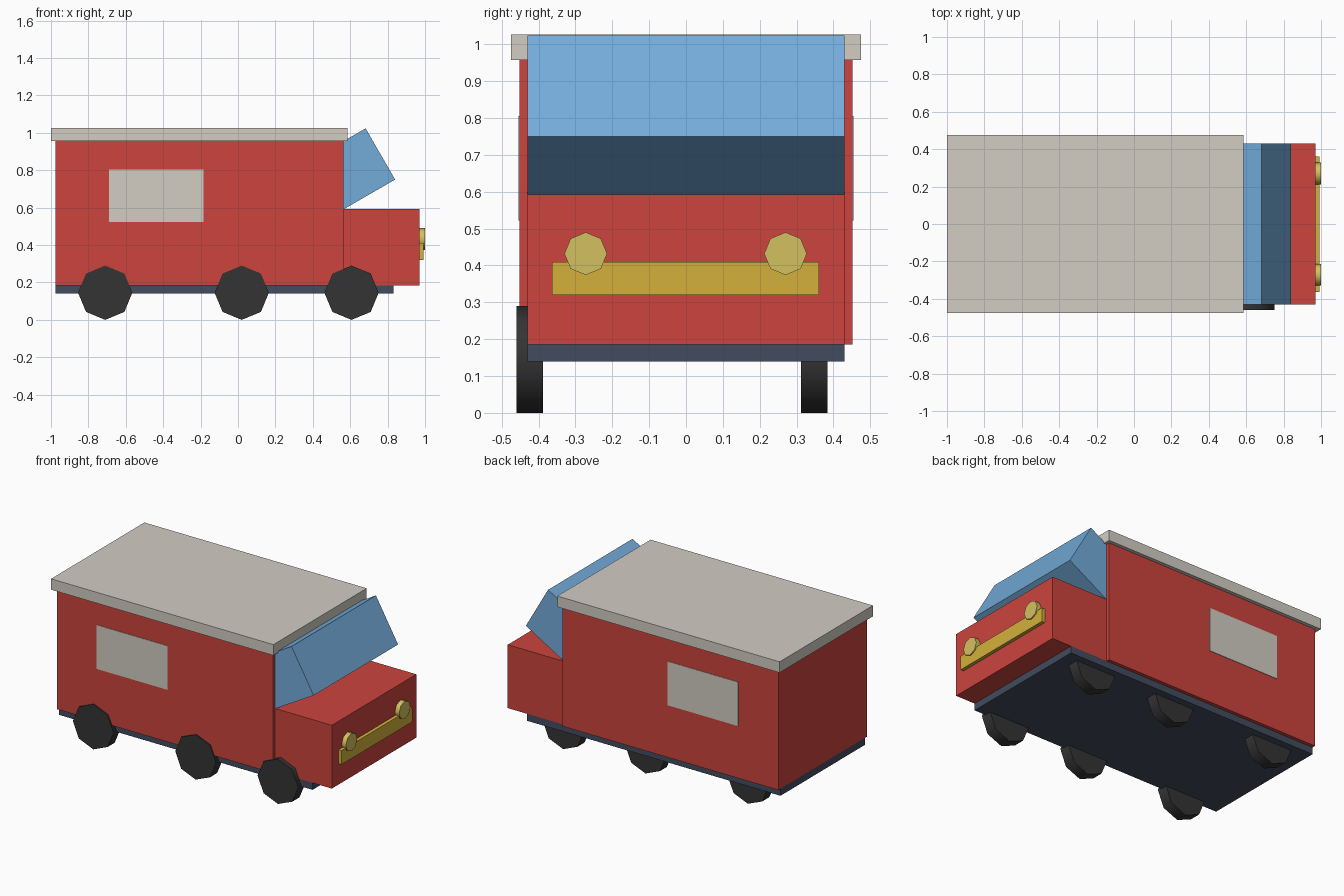
import bpy
from math import radians

if "Cube" in bpy.data.objects:
    bpy.data.objects.remove(bpy.data.objects["Cube"], do_unlink=True)


def linear(c):
    return c / 12.92 if c <= 0.04045 else ((c + 0.055) / 1.055) ** 2.4


def material(name, r, g, b):
    colour = [linear(v / 255) for v in (r, g, b)] + [1]
    m = bpy.data.materials.new(name)
    m.use_nodes = True
    m.diffuse_color = colour
    m.node_tree.nodes["Principled BSDF"].inputs["Base Color"].default_value = colour
    return m


red = material("red paint", 204, 68, 61)
beige = material("warm grey", 210, 205, 196)
blue = material("blue glass", 115, 172, 218)
navy = material("dark slate", 66, 76, 94)
black = material("tyre black", 52, 52, 52)
gold = material("gold trim", 211, 176, 60)
pale_gold = material("pale gold", 212, 192, 95)


def finish(name, mat):
    ob = bpy.context.object
    ob.name = ob.data.name = name
    ob.data.materials.append(mat)
    return ob


def box(name, mat, x, y, z, tilt=0):
    """Box from (low, high) ranges, tilted about its own centre."""
    ranges = (x, y, z)
    bpy.ops.mesh.primitive_cube_add(size=1, location=[(a + b) / 2 for a, b in ranges])
    ob = finish(name, mat)
    ob.scale = [b - a for a, b in ranges]
    bpy.ops.object.transform_apply(location=False, rotation=False, scale=True)
    ob.rotation_euler.y = tilt
    return ob


def disc(name, mat, radius, depth, location, rotation):
    """Eight-sided disc with a vertex at the top, soft rim and sharp caps."""
    bpy.ops.mesh.primitive_cylinder_add(vertices=8, radius=radius, depth=depth,
                                        location=location, rotation=rotation)
    bpy.ops.object.shade_smooth_by_angle(angle=radians(60))
    return finish(name, mat)


# Van body, hood, roof and chassis
box("body", red, (-0.975, 0.565), (-0.452, 0.452), (0.185, 0.957))
box("hood", red, (0.56, 0.97), (-0.43, 0.43), (0.185, 0.593))
box("roof", beige, (-1.0, 0.585), (-0.475, 0.475), (0.957, 1.027))
box("chassis", navy, (-0.975, 0.832), (-0.43, 0.43), (0.14, 0.186))

# Tilted windscreen block, its back end buried in the body
box("windscreen", blue, (0.388, 0.788), (-0.43, 0.43), (0.629, 0.945), radians(-30))

# Side windows as thin plates
for side, s in (("right", -1), ("left", 1)):
    box(side + "_window", beige, (-0.69, -0.185),
        sorted((s * 0.448, s * 0.455)), (0.522, 0.805))

# Wheels: one row outside the body, the other tucked under the chassis
for side, y in (("right", -0.424), ("left", 0.348)):
    for place, x in (("rear", -0.71), ("middle", 0.02), ("front", 0.607)):
        disc(f"{place}_{side}_wheel", black, 0.145, 0.072,
             (x, y, 0.145), (radians(90), 0, 0))

# Bumper and headlights
box("bumper", gold, (0.965, 0.992), (-0.363, 0.361), (0.32, 0.41))
for side, y in (("right", -0.272), ("left", 0.27)):
    disc(side + "_headlight", pale_gold, 0.058, 0.03,
         (0.985, y, 0.432), (0, radians(90), 0))
